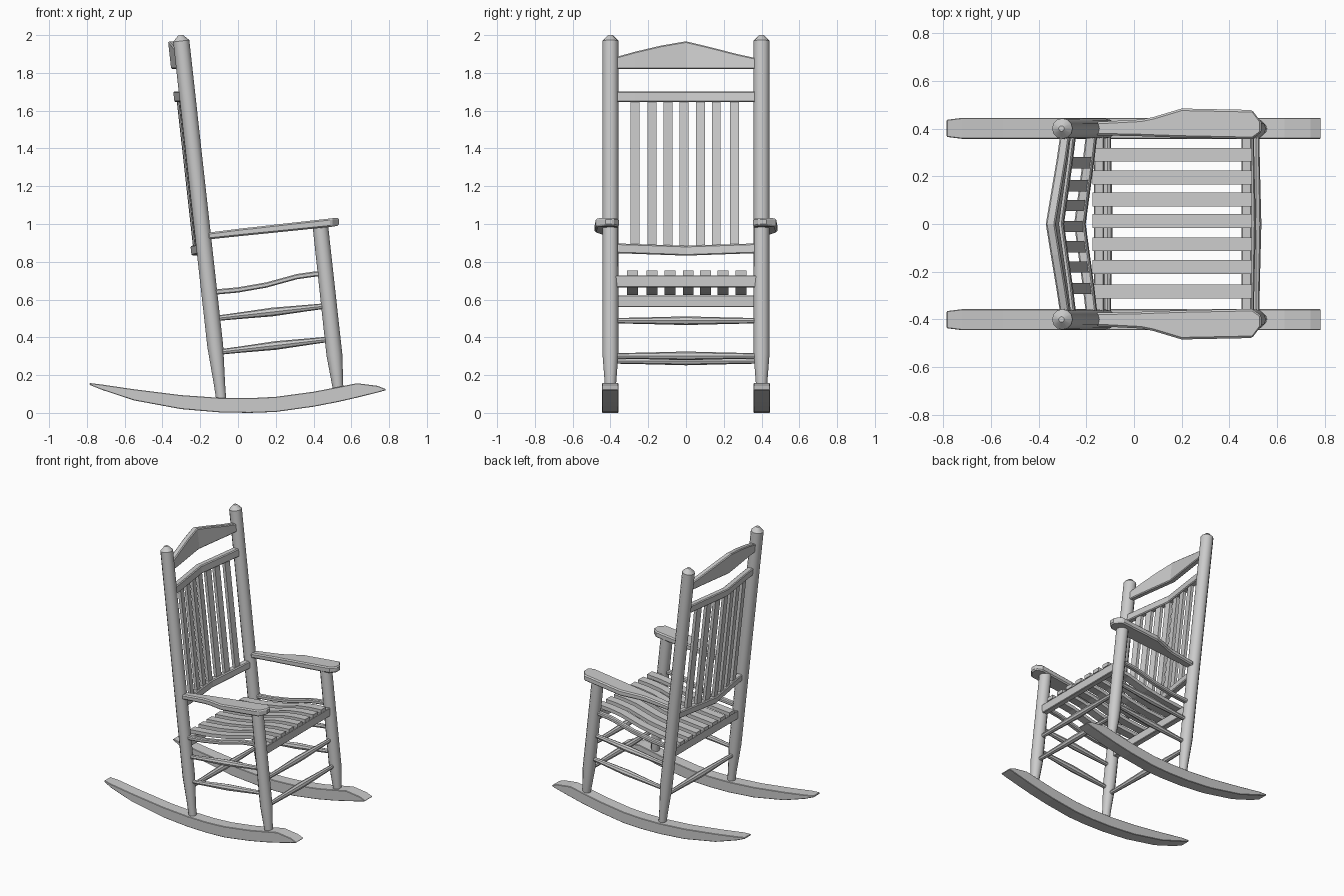
import bpy, bmesh, math
from mathutils import Vector

if "Cube" in bpy.data.objects:
    bpy.data.objects.remove(bpy.data.objects["Cube"])


def loft(name, rings, bevel=0.0):
    """Skin a list of matching rings and cap both ends."""
    bm = bmesh.new()
    vr = [[bm.verts.new(p) for p in r] for r in rings]
    n = len(vr[0])
    for a, b in zip(vr, vr[1:]):
        for i in range(n):
            j = (i + 1) % n
            bm.faces.new((a[i], a[j], b[j], b[i]))
    bm.faces.new(vr[0])
    bm.faces.new(vr[-1])
    bmesh.ops.recalc_face_normals(bm, faces=bm.faces)
    me = bpy.data.meshes.new(name)
    bm.to_mesh(me)
    bm.free()
    ob = bpy.data.objects.new(name, me)
    bpy.context.collection.objects.link(ob)
    if bevel:
        m = ob.modifiers.new("edge_softening", 'BEVEL')
        m.width, m.segments, m.limit_method = bevel, 1, 'ANGLE'
        m.angle_limit = math.radians(40)
    return ob


def rod(name, a, b, profile, n=12):
    """Turned rod from a to b; profile holds (fraction, radius) pairs."""
    a, b = Vector(a), Vector(b)
    d = (b - a).normalized()
    u = d.cross(Vector((0, 1, 0)) if abs(d.y) < 0.9 else Vector((1, 0, 0))).normalized()
    v = d.cross(u)
    rings = []
    for f, r in profile:
        c = a.lerp(b, f)
        rings.append([c + r * (math.cos(t) * u + math.sin(t) * v)
                      for t in (2 * math.pi * i / n for i in range(n))])
    ob = loft(name, rings)
    bpy.ops.object.select_all(action='DESELECT')
    ob.select_set(True)
    bpy.context.view_layer.objects.active = ob
    bpy.ops.object.shade_smooth_by_angle(angle=math.radians(33))
    return ob


def along_x(name, stations, bevel=0.0):
    """Bar along x; stations are (x, y0, y1, z0, z1)."""
    return loft(name, [[(x, y0, z0), (x, y1, z0), (x, y1, z1), (x, y0, z1)]
                       for x, y0, y1, z0, z1 in stations], bevel)


def post_x(z):
    return -0.304 + (2.0 - z) * 0.1115


def bend(y):
    """Backward bow of the backrest across its width."""
    y = abs(y)
    return -0.012 * (0.37 - y) / 0.1 if y > 0.27 else -0.012 - 0.038 * (1 - y / 0.27)


def back_rail(name, stations, t):
    """Bowed rail; stations are (y, z0, z1)."""
    rings = []
    for y, z0, z1 in stations:
        a, b = post_x(z0) + bend(y), post_x(z1) + bend(y)
        rings.append([(a - t, y, z0), (a + t, y, z0), (b + t, y, z1), (b - t, y, z1)])
    return loft(name, rings, 0.006)


SPINDLE = [(0, .014), (.2, .017), (.5, .023), (.8, .017), (1, .014)]
SEAT = [(-.175, .636), (0, .652), (.15, .678), (.31, .722), (.4, .735), (.495, .741)]

for s, side in ((1, "left"), (-1, "right")):
    # rockers: (x, bottom z, top z)
    prof = [(-.785, .148, .158), (-.72, .122, .15), (-.55, .066, .125), (-.3, .02, .094),
            (-.1, .003, .08), (.06, 0, .078), (.2, .005, .085), (.4, .033, .112),
            (.53, .058, .137), (.63, .081, .157), (.74, .108, .143), (.782, .12, .126)]
    along_x("rocker_" + side, [(x, s * (.365 if x < -.75 else .357), s * (.437 if x < -.75 else .445), a, b)
                               for x, a, b in prof], 0.005)
    # posts
    rod("back_post_" + side, (post_x(.06), s * .4, .06), (-.304, s * .4, 2.0),
        [(0, .026), (.05, .03), (.15, .042), (.984, .043), (1, .012)])
    rod("front_post_" + side, (.534, s * .4, .09), (.435, s * .4, 1.0),
        [(0, .025), (.07, .03), (.24, .042), (1, .041)])
    # side stretchers
    rod("upper_side_stretcher_" + side, (-.12, s * .4, .5), (.48, s * .4, .568), SPINDLE, 8)
    rod("lower_side_stretcher_" + side, (-.1, s * .4, .322), (.5, s * .4, .392), SPINDLE, 8)
    # seat side rails
    rail = [(x, s * .383, s * .417, z - .015, z + .013) for x, z in SEAT[:-1]]
    rail.append((.46, s * .383, s * .417, .725, .75))
    along_x("seat_side_rail_" + side, rail, 0.006)
    # armrests
    arm = [(-.16, .372, .428, .918, .954), (.03, .368, .438, .938, .978), (.08, .366, .448, .943, .983),
           (.2, .362, .484, .955, .997), (.495, .356, .478, .985, 1.03), (.535, .385, .425, .992, 1.033)]
    along_x("armrest_" + side, [(x, s * a, s * b, c, d) for x, a, b, c, d in arm], 0.008)

# cross stretchers
rod("front_stretcher_upper", (.488, -.39, .488), (.488, .39, .488), SPINDLE, 8)
rod("front_stretcher_lower", (.511, -.39, .302), (.511, .39, .302), SPINDLE, 8)
rod("back_stretcher", (post_x(.275), -.39, .275), (post_x(.275), .39, .275), SPINDLE, 8)

# seat cross rails
along_x("seat_front_rail", [(.45, -.375, .375, .665, .728), (.492, -.375, .375, .665, .728)], 0.004)
along_x("seat_back_rail", [(-.168, -.375, .375, .56, .622), (-.125, -.375, .375, .56, .622)], 0.004)

# seat slats
for i, y in enumerate((-.283, -.18, -.085, .012, .103, .195, .29)):
    along_x(f"seat_slat_{i}", [(x, y - .029, y + .029, z - .013, z + .013) for x, z in SEAT])

# backrest rails and crest
Y = (-.385, -.27, -.13, 0, .13, .27, .385)
back_rail("back_upper_rail", [(y, 1.645, 1.702) for y in Y], .022)
back_rail("back_lower_rail", [(y, .845 + .25 * bend(y), .897 + .25 * bend(y)) for y in Y], .022)
back_rail("crest_rail", list(zip(Y, (1.82,) * 7, (1.88, 1.912, 1.945, 1.967, 1.936, 1.9, 1.875))), .02)

# back slats
for i, y in enumerate((-.27, -.18, -.095, -.01, .077, .16, .257)):
    rings = []
    for z in (.86, 1.67):
        a, b = y - .0235, y + .0235
        xa, xb = post_x(z) + bend(a), post_x(z) + bend(b)
        rings.append([(xa - .011, a, z), (xa + .011, a, z), (xb + .011, b, z), (xb - .011, b, z)])
    loft(f"back_slat_{i}", rings)
